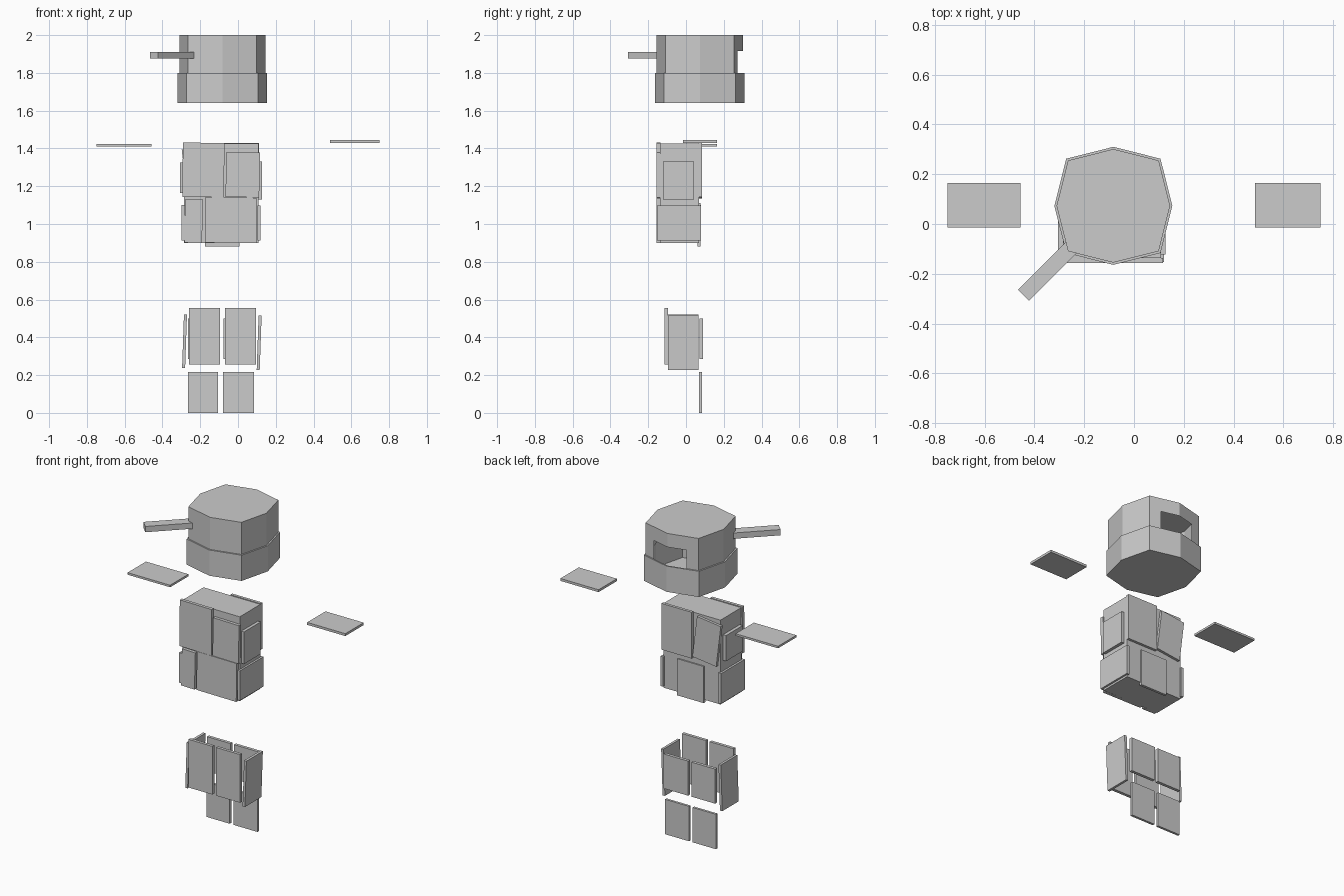
import bpy, bmesh, math
from mathutils import Vector, Matrix

cube = bpy.data.objects.get("Cube")
if cube:
    bpy.data.objects.remove(cube, do_unlink=True)

grey = bpy.data.materials.new("plain_grey")
grey.use_nodes = True
COLOUR = (0.6, 0.6, 0.6, 1)
grey.diffuse_color = COLOUR
grey.node_tree.nodes["Principled BSDF"].inputs["Base Color"].default_value = COLOUR


def make_object(name, bm):
    mesh = bpy.data.meshes.new(name)
    bm.to_mesh(mesh)
    bm.free()
    mesh.materials.append(grey)
    obj = bpy.data.objects.new(name, mesh)
    bpy.context.collection.objects.link(obj)
    return obj


def box(name, xs, ys, zs, tilt=0, turn=0):
    """Box from its extents, tilted about y and turned about z, in degrees."""
    bm = bmesh.new()
    size = [b - a for a, b in (xs, ys, zs)]
    bmesh.ops.create_cube(bm, size=1, matrix=Matrix.Diagonal((*size, 1)))
    obj = make_object(name, bm)
    obj.location = [(a + b) / 2 for a, b in (xs, ys, zs)]
    obj.rotation_euler = (0, math.radians(tilt), math.radians(turn))
    return obj


# Helmet: hollow eight-sided shell with a wide lower band
CENTRE = Vector((-0.083, 0.073, 0))


def ring(bm, radius, z):
    # Diagonal corners sit further out than the axis corners
    verts = []
    for i in range(8):
        r = radius * (1.13 if i % 2 else 1)
        a = math.radians(45 * i)
        verts.append(bm.verts.new(CENTRE + Vector((r * math.cos(a), r * math.sin(a), z))))
    return verts


bm = bmesh.new()
rings = [ring(bm, r, z) for r, z in
         ((0.237, 1.64), (0.237, 1.8), (0.228, 1.8), (0.228, 1.915), (0.228, 2.0))]
for low, high in zip(rings, rings[1:]):
    for i in range(8):
        j = (i + 1) % 8
        bm.faces.new((low[i], low[j], high[j], high[i]))
bm.faces.new(rings[0][::-1])
bm.faces.new(rings[-1])

# Open viewing slot in the back of the helmet
SLOT = 0.112
for side in (-1, 1):
    bmesh.ops.bisect_plane(bm, geom=bm.verts[:] + bm.edges[:] + bm.faces[:],
                           plane_co=CENTRE + Vector((side * SLOT, 0, 0)), plane_no=(1, 0, 0))
opening = []
for f in bm.faces:
    c = f.calc_center_median() - CENTRE
    if abs(c.x) < SLOT and c.y > 0.1 and 1.81 < c.z < 1.91:
        opening.append(f)
bmesh.ops.delete(bm, geom=opening, context='FACES')
make_object("helmet", bm)

# Bar that sticks out of the helmet diagonally
box("helmet_bar", (-0.484, -0.214), (-0.222, -0.16), (1.875, 1.911), turn=45)

# Floating shoulder plates
box("right_shoulder_plate", (-0.75, -0.457), (-0.015, 0.165), (1.411, 1.424))
box("left_shoulder_plate", (0.487, 0.75), (-0.015, 0.165), (1.43, 1.445))

# Torso core
box("torso", (-0.285, 0.108), (-0.137, 0.068), (0.9, 1.425))

# Torso armour: front, back and both sides
FRONT, BACK = (-0.156, -0.136), (0.066, 0.084)
box("chest_plate_right", (-0.293, -0.073), FRONT, (1.142, 1.43), 0.5)
box("chest_plate_left", (-0.064, 0.114), FRONT, (1.142, 1.38), 1)
box("belly_plate_right", (-0.28, -0.188), FRONT, (0.9, 1.13), 1.5)
box("belly_plate_left", (-0.175, 0.098), FRONT, (0.9, 1.14), 0.5)
box("back_plate_left", (-0.098, 0.11), BACK, (1.142, 1.43))
box("back_plate_right", (-0.283, -0.118), BACK, (1.145, 1.405), -7)
box("lower_back_plate", (-0.175, 0.008), (0.06, 0.076), (0.882, 1.11))
box("upper_side_plate_left", (0.108, 0.127), (-0.122, 0.042), (1.13, 1.33))
box("lower_side_plate_left", (0.102, 0.12), (-0.153, 0.08), (0.912, 1.097))
box("upper_side_plate_right", (-0.306, -0.285), (-0.122, 0.042), (1.165, 1.325))
box("lower_side_plate_right", (-0.298, -0.28), (-0.153, 0.08), (0.912, 1.1))

# Leg armour: thigh plates in front and behind, shin plates below
for side, front, back, shin in (
        ("right", (-0.26, -0.096), (-0.264, -0.1), (-0.265, -0.106)),
        ("left", (-0.07, 0.095), (-0.078, 0.092), (-0.08, 0.085))):
    box("thigh_front_" + side, front, (-0.115, -0.096), (0.255, 0.555))
    box("thigh_back_" + side, back, (0.071, 0.09), (0.285, 0.5))
    box("shin_" + side, shin, (0.07, 0.085), (0.008, 0.225))

# Outer thigh plates
box("thigh_side_right", (-0.291, -0.275), (-0.096, 0.066), (0.237, 0.522), 2)
box("thigh_side_left", (0.104, 0.12), (-0.096, 0.066), (0.227, 0.515), 2)

# Rest the lowest shin edges on the ground
for name in ("shin_right", "shin_left"):
    bpy.data.objects[name].location.z -= 0.008
